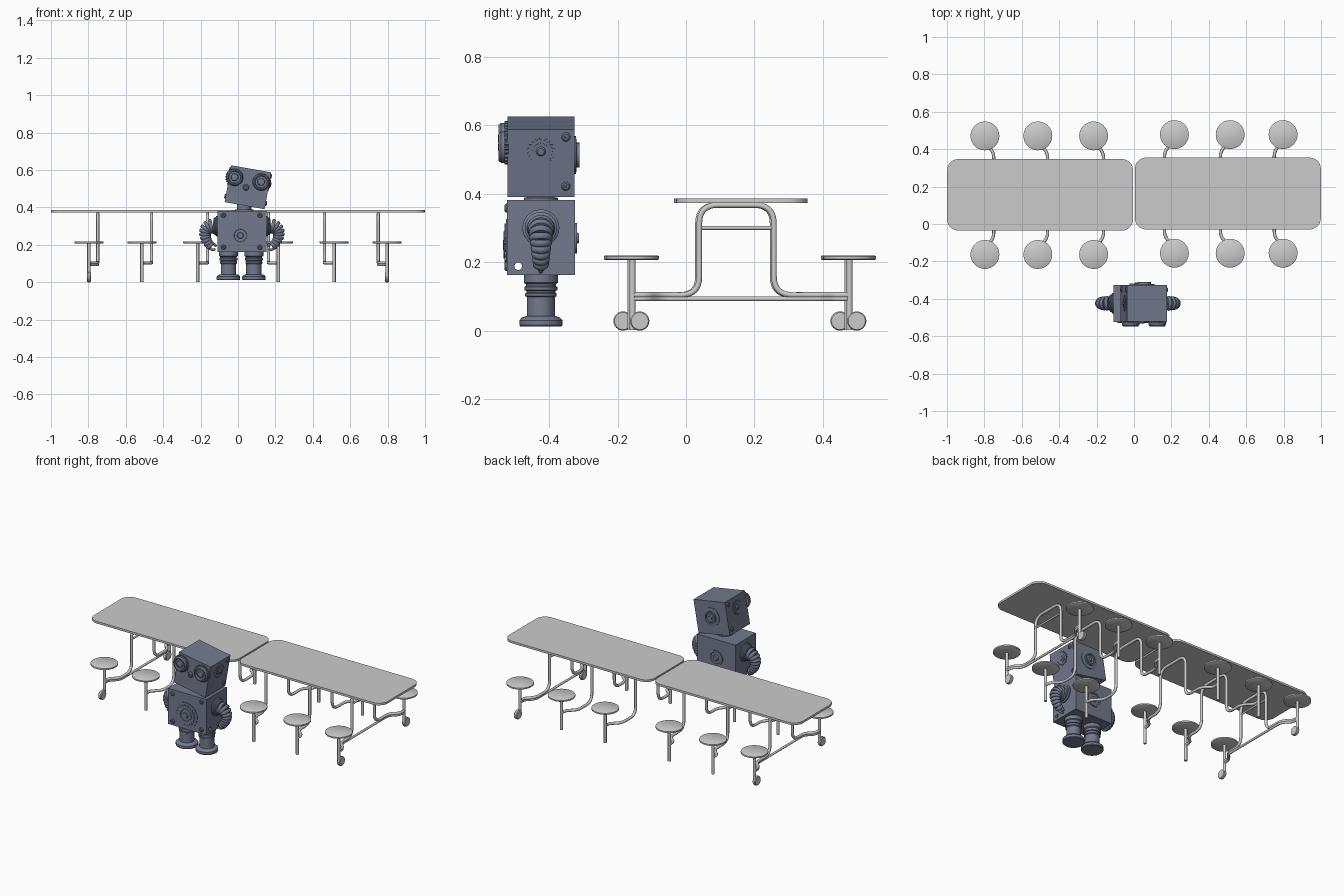
import bpy, bmesh
from math import sin, cos, pi, radians
from mathutils import Vector, Matrix

if "Cube" in bpy.data.objects:
    bpy.data.objects.remove(bpy.data.objects["Cube"])

T = Matrix.Translation
FRONT = Matrix.Rotation(pi / 2, 4, 'X')     # local z -> -y
BACK = Matrix.Rotation(-pi / 2, 4, 'X')
RIGHT = Matrix.Rotation(pi / 2, 4, 'Y')     # local z -> +x
LEFT = Matrix.Rotation(-pi / 2, 4, 'Y')

navy = bpy.data.materials.new("dark_blue")
navy.diffuse_color = (0.17, 0.195, 0.27, 1)
navy.use_nodes = True
navy.node_tree.nodes["Principled BSDF"].inputs["Base Color"].default_value = navy.diffuse_color


def finish(name, bm, M=Matrix(), mat=None):
    bmesh.ops.recalc_face_normals(bm, faces=bm.faces)
    me = bpy.data.meshes.new(name)
    bm.to_mesh(me)
    bm.free()
    ob = bpy.data.objects.new(name, me)
    ob.matrix_world = M
    if mat:
        me.materials.append(mat)
    bpy.context.collection.objects.link(ob)
    return ob


def lathe(name, prof, M=Matrix(), mat=None, n=32):
    """Revolve (radius, height) points around local z, capped at both ends."""
    bm = bmesh.new()
    rings = [[bm.verts.new((r * cos(2 * pi * i / n), r * sin(2 * pi * i / n), z))
              for i in range(n)] for r, z in prof]
    for a, b in zip(rings, rings[1:]):
        for i in range(n):
            bm.faces.new((a[i], a[(i + 1) % n], b[(i + 1) % n], b[i]))
    bm.faces.new(rings[0])
    bm.faces.new(rings[-1])
    return finish(name, bm, M, mat)


def prism(name, pts, z0, z1, M=Matrix(), mat=None):
    bm = bmesh.new()
    lo = [bm.verts.new((x, y, z0)) for x, y in pts]
    hi = [bm.verts.new((x, y, z1)) for x, y in pts]
    bm.faces.new(lo)
    bm.faces.new(hi)
    for i in range(len(pts)):
        j = (i + 1) % len(pts)
        bm.faces.new((lo[i], lo[j], hi[j], hi[i]))
    return finish(name, bm, M, mat)


def gear(name, r0, r1, teeth, h, M, flat=True):
    steps = (r0, r1, r1, r0) if flat else (r0, r1)
    k = len(steps) * teeth
    pts = [(steps[i % len(steps)] * cos(2 * pi * i / k),
            steps[i % len(steps)] * sin(2 * pi * i / k)) for i in range(k)]
    return prism(name, pts, -0.004, h, M, navy)


def box(name, size, M):
    x, y, z = (s / 2 for s in size)
    return prism(name, [(-x, -y), (x, -y), (x, y), (-x, y)], -z, z, M, navy)


def fillet(pts, rad):
    """Round the inner corners of a 3D path."""
    pts = [Vector(p) for p in pts]
    out = [pts[0]]
    for a, b, c in zip(pts, pts[1:], pts[2:]):
        r = min(rad, (a - b).length * .49, (c - b).length * .49)
        p, q = b + (a - b).normalized() * r, b + (c - b).normalized() * r
        for i in range(9):
            t = i / 8
            k = t * (1 - t) * 1.65      # pull towards the corner
            w = (1 - t) ** 2 + 2 * t * (1 - t) - k, k
            out.append(p * (1 - t) ** 2 + b * (2 * t * (1 - t)) + q * t ** 2)
    return out + [pts[-1]]


def tube(name, pts, r, mat=None):
    cu = bpy.data.curves.new(name, 'CURVE')
    cu.dimensions = '3D'
    cu.bevel_depth, cu.bevel_resolution, cu.use_fill_caps = r, 3, True
    sp = cu.splines.new('POLY')
    sp.points.add(len(pts) - 1)
    for p, co in zip(sp.points, pts):
        p.co = (*co, 1)
    if mat:
        cu.materials.append(mat)
    ob = bpy.data.objects.new(name, cu)
    bpy.context.collection.objects.link(ob)


# Two folding table halves, each with six stools
for s, y0, y1 in ((-1, -0.035, 0.347), (1, -0.029, 0.355)):
    cy, hy, r = (y0 + y1) / 2, (y1 - y0) / 2, 0.06
    pts = []
    for q, (sx, sy) in enumerate(((1, 1), (-1, 1), (-1, -1), (1, -1))):
        for i in range(9):
            a = (q + i / 8) * pi / 2
            pts.append((s * 0.502 + sx * (0.497 - r) + r * cos(a),
                        cy + sy * (hy - r) + r * sin(a)))
    prism("table_top", pts, 0.373, 0.386)
    for sx, tx in ((0.216, 0.163), (0.514, 0.462), (0.797, 0.75)):
        sx, tx = sx * s, tx * s
        f, b = cy - 0.319, cy + 0.315
        # bent tube running from stool to stool under the top
        end_f = [(sx, f, .104), (sx, f + .04, .104), (tx, f + .085, .104)]
        end_b = [(sx, b, .104), (sx, b - .04, .104), (tx, b - .085, .104)]
        mid = 0.146 + s * .002
        up = [(tx, mid - .109, .104), (tx, mid - .109, .367),
              (tx, mid + .109, .367), (tx, mid + .109, .104)]
        tube("bent_frame", fillet(end_f + up + end_b[::-1], 0.055), 0.0085)
        end = abs(sx) > 0.7
        if end:
            low = [(x, y, .093) for x, y, z in end_f + end_b[::-1]]
            tube("lower_beam", fillet(low, 0.03), 0.007)
            tube("cross_bar", [(tx, mid - .109, .3), (tx, mid + .109, .3)], 0.006)
        for y in (f, b):
            lathe("stool_seat", [(.072, .206), (.077, .209), (.077, .217), (.074, .219)],
                  T((sx, y, 0)), n=40)
            tube("stool_post", [(sx, y, .035 if end else .002), (sx, y, .208)], 0.009)
            if end:
                lathe("caster_wheel", [(.025, -.01), (.028, -.006), (.028, .006), (.025, .01)],
                      T((sx, y + s * .021, .028)) @ RIGHT, n=24)

# Robot body with a hole drilled through the side
CX, CY = 0.021, -0.424
body = box("robot_body", (0.262, 0.198, 0.22), T((CX, CY, 0.272)))
cutter = lathe("hole_cutter", [(.011, -.3), (.011, .3)], T((CX, -0.49, 0.188)) @ RIGHT, n=20)
cutter.hide_render = True
cutter.hide_viewport = True
cutter.display_type = 'WIRE'
cut = body.modifiers.new("hole", 'BOOLEAN')
cut.object, cut.operation, cut.solver = cutter, 'DIFFERENCE', 'EXACT'

BOLT = [(.013, -.003), (.013, .003), (.009, .007), (.004, .007), (.003, .004)]
for x in (-0.078, 0.117):
    for z in (0.358, 0.187):
        lathe("body_bolt", BOLT, T((x, -0.523, z)) @ FRONT, navy, 20)
lathe("chest_plate", [(.076, -.003), (.076, .003), (.068, .003)],
      T((0.013, -0.523, 0.25)) @ FRONT, navy, 40)
gear("chest_gear", .054, .063, 20, .007, T((0.013, -0.523, 0.25)) @ FRONT)
lathe("chest_hub", [(.04, 0), (.04, .010), (.034, .010), (.032, .006), (.018, .006), (.014, .011)],
      T((0.013, -0.523, 0.25)) @ FRONT, navy)
lathe("back_dial", [(.045, -.003), (.045, .006), (.036, .006), (.034, .003), (.018, .003), (.014, .012)],
      T((CX, -0.325, 0.27)) @ BACK, navy)

# Head, tilted to one side, on a short neck
lathe("neck", [(.05, .375), (.05, .388), (.038, .39), (.038, .425)], T((0.033, CY, 0)), navy)
H = T((0.053, CY, 0.508)) @ Matrix.Rotation(radians(10), 4, 'Y')
box("robot_head", (0.217, 0.196, 0.2), H)
for x in (-0.079, 0.065):
    E = H @ T((x, -0.098, 0.04)) @ FRONT
    gear("eye_gear", .046, .051, 22, .008, E)
    lathe("eye", [(.046, 0), (.046, .018), (.040, .026), (.034, .026), (.031, .014),
                  (.020, .014), (.018, .024), (.010, .027)], E, navy)
lathe("nose", [(.017, -.003), (.017, .004), (.012, .009), (.006, .009), (.005, .005)],
      H @ T((-0.01, -0.098, -0.003)) @ FRONT, navy, 24)
lathe("back_head_dial", [(.055, -.003), (.055, .004), (.046, .006), (.036, .006), (.036, .015),
                         (.028, .015), (.026, .008), (.014, .008), (.010, .014)],
      H @ T((0, 0.098, 0.005)) @ BACK, navy)
for s, R in ((1, RIGHT), (-1, LEFT)):
    G = H @ T((s * 0.1085, 0, 0.036)) @ R
    gear("ear_gear", .033, .041, 20, .004, G, flat=False)
    lathe("ear_hub", [(.024, 0), (.024, .007), (.014, .007), (.010, .012)], G, navy, 24)
    for z in (0.078, -0.068):
        lathe("head_bolt", BOLT, H @ T((s * 0.1085, 0.073, z)) @ R, navy, 20)

# Arms: stacked rings along an arc, ending in a pincer
for s, R in ((1, RIGHT), (-1, LEFT)):
    lathe("shoulder", [(.054, -.003), (.054, .006), (.047, .010), (.047, .016), (.04, .02)],
          T((CX + s * 0.131, CY, 0.3)) @ R, navy)
    p = [Vector((CX + s * x, CY, z)) for x, z in
         ((.135, .298), (.215, .315), (.21, .225), (.162, .192))]
    n = 10
    for i in range(n):
        t = (i + 0.5) / n
        u = 1 - t
        pos = p[0] * u**3 + p[1] * 3*u*u*t + p[2] * 3*u*t*t + p[3] * t**3
        tan = (p[1]-p[0]) * u*u + (p[2]-p[1]) * 2*u*t + (p[3]-p[2]) * t*t
        r, h = 0.043 - 0.02 * t, 0.0095
        lathe("arm_ring", [(r * .85, -h), (r * .96, -h * .6), (r, 0), (r * .96, h * .6), (r * .85, h)],
              T(pos) @ tan.to_track_quat('Z', 'Y').to_matrix().to_4x4(), navy, 24)
    for q in (((.168, .196), (.17, .178), (.155, .172), (.142, .178)),
              ((.168, .198), (.155, .208), (.143, .2), (.138, .19))):
        tube("pincer", fillet([(CX + s * x, CY, z) for x, z in q], .01), 0.007, navy)

# Legs with ribbed tops and round feet
for x in (-0.051, 0.085):
    lathe("leg", [(.041, .03), (.041, .098), (.046, .101), (.046, .109), (.042, .111), (.042, .116),
                  (.048, .118), (.048, .128), (.044, .130), (.044, .136), (.050, .140), (.050, .165)],
          T((x, CY, 0)), navy)
    lathe("foot", [(.060, .012), (.063, .016), (.063, .030), (.056, .038), (.045, .042)],
          T((x, CY, 0)), navy)

# Smooth rounded parts, keep edges sharp
bpy.ops.object.select_all(action='DESELECT')
for ob in bpy.context.scene.objects:
    if ob.type == 'MESH' and ob is not cutter and not ob.hide_viewport:
        ob.select_set(True)
        bpy.context.view_layer.objects.active = ob
bpy.ops.object.shade_smooth_by_angle(angle=radians(35))
